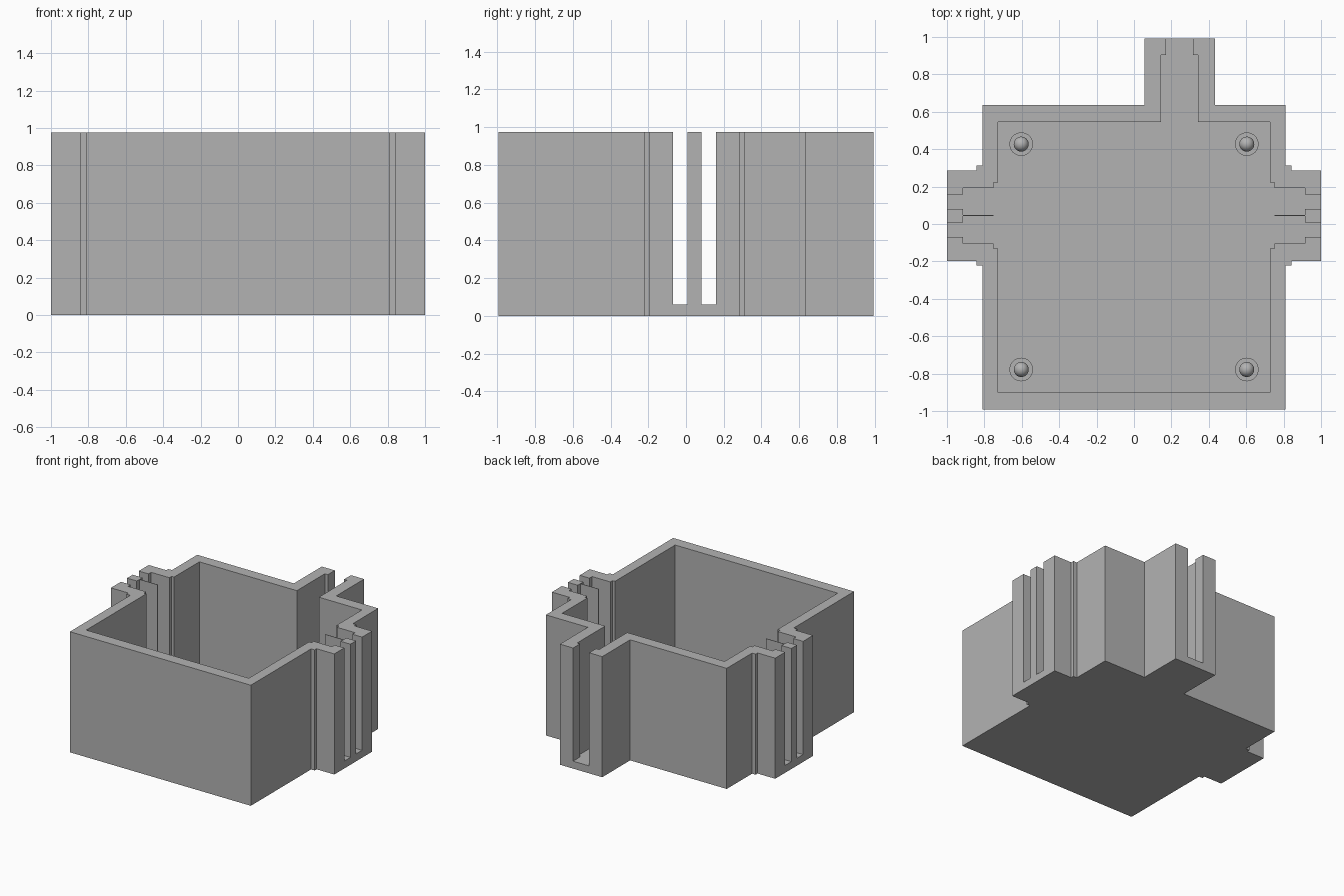
import bpy
import bmesh
import math

if "Cube" in bpy.data.objects:
    bpy.data.objects.remove(bpy.data.objects["Cube"], do_unlink=True)

HEIGHT, FLOOR = 0.976, 0.06
ARM_Y = 0.045          # centre line of the side arms

grey = bpy.data.materials.new("light grey")
grey.use_nodes = True
grey.diffuse_color = (0.45, 0.45, 0.45, 1)
grey.node_tree.nodes["Principled BSDF"].inputs["Base Color"].default_value = grey.diffuse_color


def prism(name, outline, z0, z1):
    """Extrude a counter-clockwise outline from z0 to z1."""
    bm = bmesh.new()
    face = bm.faces.new([bm.verts.new((x, y, z0)) for x, y in outline])
    top = bmesh.ops.extrude_face_region(bm, geom=[face])["geom"]
    for v in top:
        if isinstance(v, bmesh.types.BMVert):
            v.co.z = z1
    bmesh.ops.recalc_face_normals(bm, faces=bm.faces)
    mesh = bpy.data.meshes.new(name)
    bm.to_mesh(mesh)
    bm.free()
    mesh.materials.append(grey)
    obj = bpy.data.objects.new(name, mesh)
    bpy.context.collection.objects.link(obj)
    return obj


def arms(steps):
    """Right arm outline from half of it, then the left arm going back down."""
    right = [(x, ARM_Y - h) for x, h in steps] + [(x, ARM_Y + h) for x, h in reversed(steps)]
    left = [(-x, y) for x, y in reversed(right)]
    return right, left


# Outer plan of the tray
right, left = arms([(0.81, 0.267), (0.842, 0.267), (0.842, 0.242), (1.0, 0.242)])
outer = ([(-0.81, -0.993), (0.81, -0.993)] + right
         + [(0.81, 0.636), (0.434, 0.636), (0.434, 0.993), (0.055, 0.993), (0.055, 0.636), (-0.81, 0.636)]
         + left)
tray = prism("tray", outer, 0, HEIGHT)

# Cavity plan: slots run out through the arms, leaving a post and thin fin
right, left = arms([(0.728, 0.177), (0.75, 0.177), (0.75, 0.148), (0.913, 0.148),
                    (0.913, 0.114), (1.1, 0.114), (1.1, 0.036), (0.913, 0.036),
                    (0.913, 0.002), (0.75, 0.002)])
inner = ([(-0.728, -0.901), (0.728, -0.901)] + right
         + [(0.728, 0.545), (0.342, 0.545), (0.342, 0.904), (0.316, 0.904), (0.316, 1.1),
            (0.172, 1.1), (0.172, 0.904), (0.145, 0.904), (0.145, 0.545), (-0.728, 0.545)]
         + left)
cutter = prism("cavity_cutter", inner, FLOOR, HEIGHT + 0.1)
cutter.hide_render = True
cutter.hide_viewport = True

cut = tray.modifiers.new("cavity", "BOOLEAN")
cut.operation = "DIFFERENCE"
cut.solver = "EXACT"
cut.object = cutter


# Round standoffs with domed locating pins
def standoff(name, x, y):
    profile = [(0.063, FLOOR - 0.01), (0.063, 0.12), (0.04, 0.12), (0.04, 0.16)]
    profile += [(0.04 * math.cos(a), 0.16 + 0.04 * math.sin(a))
                for a in (math.radians(d) for d in range(15, 90, 15))]
    profile.append((0, 0.2))
    bm = bmesh.new()
    verts = [bm.verts.new((r, 0, z)) for r, z in profile]
    edges = [bm.edges.new(pair) for pair in zip(verts, verts[1:])]
    bmesh.ops.spin(bm, geom=verts + edges, axis=(0, 0, 1), cent=(0, 0, 0),
                   angle=math.tau, steps=32, use_duplicate=False)
    bmesh.ops.remove_doubles(bm, verts=bm.verts, dist=0.0005)
    bmesh.ops.recalc_face_normals(bm, faces=bm.faces)
    mesh = bpy.data.meshes.new(name)
    bm.to_mesh(mesh)
    bm.free()
    mesh.materials.append(grey)
    obj = bpy.data.objects.new(name, mesh)
    obj.location = (x, y, 0)
    bpy.context.collection.objects.link(obj)
    bpy.ops.object.select_all(action="DESELECT")
    obj.select_set(True)
    bpy.context.view_layer.objects.active = obj
    bpy.ops.object.shade_smooth_by_angle(angle=math.radians(35))


for side, x in (("left", 0.603), ("right", -0.603)):
    for end, y in (("back", 0.427), ("front", -0.778)):
        standoff(f"{end}_{side}_standoff", x, y)
